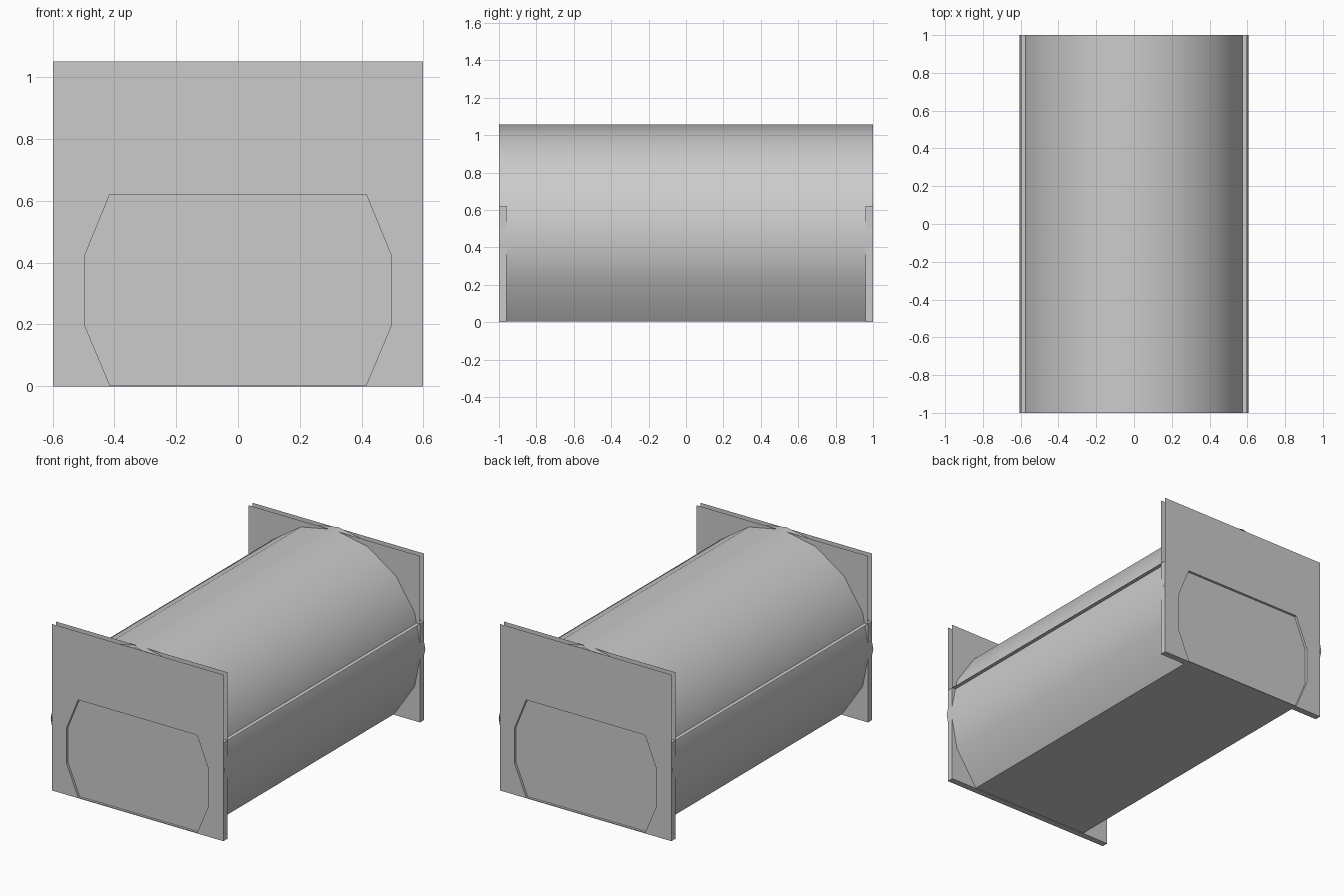
import bpy, math

if "Cube" in bpy.data.objects:
    bpy.data.objects.remove(bpy.data.objects["Cube"])

R, CZ = 0.607, 0.45        # hull radius and axis height
W, H = 0.598, 1.05         # end plate half width and height
SHELF = 0.62
Y_IN, Y_OUT, Y_DOOR = 0.96, 1.0, 0.985


def make(name, verts, faces):
    me = bpy.data.meshes.new(name)
    me.from_pydata(verts, [], faces)
    me.update()
    ob = bpy.data.objects.new(name, me)
    bpy.context.collection.objects.link(ob)
    return ob


def bridge(name, loop_a, loop_b, skip=()):
    """Band of quads between two closed loops."""
    n = len(loop_a)
    faces = [(i, (i + 1) % n, n + (i + 1) % n, n + i)
             for i in range(n) if i not in skip]
    return make(name, loop_a + loop_b, faces)


def at_y(profile, y):
    return [(x, y, z) for x, z in profile]


# Hull: sixteen-sided tube cut flat at the bottom
hull_profile = [(R * math.cos(k * math.pi / 8), CZ + R * math.sin(k * math.pi / 8))
                for k in range(-1, 10)]
hull_profile += [(-0.415, 0.003), (0.415, 0.003)]
hull = bridge("hull", at_y(hull_profile, -Y_OUT), at_y(hull_profile, Y_OUT))
bpy.context.view_layer.objects.active = hull
hull.select_set(True)
bpy.ops.object.shade_smooth_by_angle(angle=math.radians(30))

# Thin shelf sheet that sticks out along both sides of the hull
make("side_shelf", [(-W, -Y_OUT, SHELF), (W, -Y_OUT, SHELF),
                    (W, Y_OUT, SHELF), (-W, Y_OUT, SHELF)], [(0, 1, 2, 3)])

# Door outline and matching points on the plate border
right = [(0.415, 0.005), (0.495, 0.195), (0.495, 0.425), (0.415, SHELF)]
door = right + [(-x, z) for x, z in reversed(right)]
edge = [(W, 0), (W, 0.195), (W, 0.425), (W, H)]
border = edge + [(-x, z) for x, z in reversed(edge)]
rect = [(-W, 0), (W, 0), (W, H), (-W, H)]

for label, s in (("front", -1), ("back", 1)):
    # Outer plate with door opening, door recess and door panel
    bridge(label + "_outer_plate", at_y(border, s * Y_OUT), at_y(door, s * Y_OUT))
    bridge(label + "_door_frame", at_y(door, s * Y_OUT), at_y(door, s * Y_DOOR))
    make(label + "_door", at_y(door, s * Y_DOOR), [tuple(range(8))])
    # Inner plate
    make(label + "_inner_plate", at_y(rect, s * Y_IN), [(0, 1, 2, 3)])
    # Floor and side walls closing the lower gap between the plates
    trough = [(-W, SHELF), (-W, 0), (W, 0), (W, SHELF)]
    bridge(label + "_gap_walls", at_y(trough, s * Y_IN), at_y(trough, s * Y_OUT), skip=(3,))
